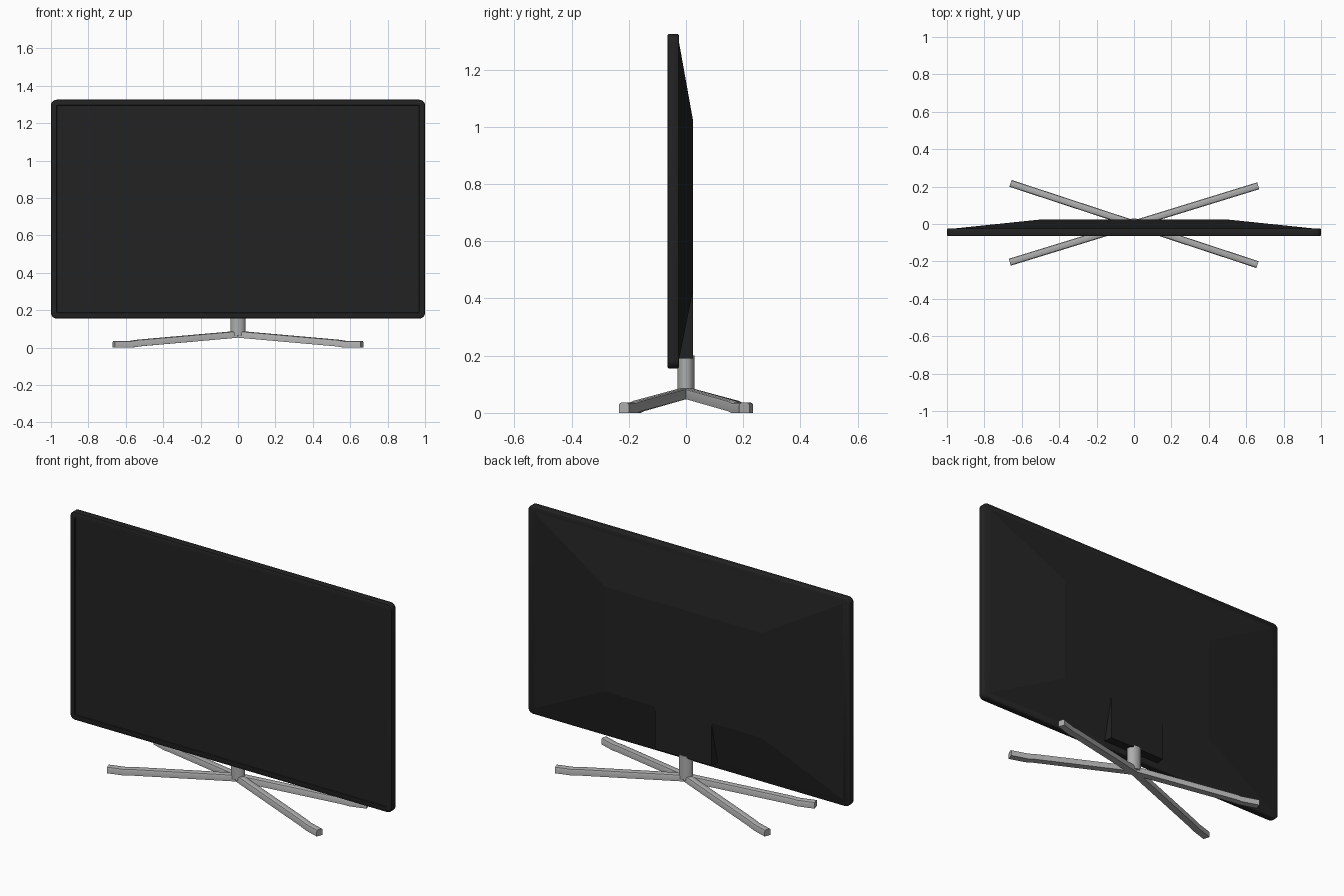
import bpy, bmesh, math
from mathutils import Matrix, Vector

if "Cube" in bpy.data.objects:
    bpy.data.objects.remove(bpy.data.objects["Cube"])


def material(name, rgb):
    m = bpy.data.materials.new(name)
    m.diffuse_color = (*rgb, 1)
    m.use_nodes = True
    m.node_tree.nodes["Principled BSDF"].inputs["Base Color"].default_value = m.diffuse_color
    return m


black = material("matte black", (0.016, 0.016, 0.016))
silver = material("silver metal", (0.42, 0.42, 0.42))


def add(name, bm, mat, smooth=False):
    bmesh.ops.recalc_face_normals(bm, faces=bm.faces)
    me = bpy.data.meshes.new(name)
    bm.to_mesh(me)
    bm.free()
    ob = bpy.data.objects.new(name, me)
    bpy.context.collection.objects.link(ob)
    me.materials.append(mat)
    if smooth:
        bpy.ops.object.select_all(action='DESELECT')
        ob.select_set(True)
        bpy.context.view_layer.objects.active = ob
        bpy.ops.object.shade_smooth_by_angle(angle=math.radians(35))
    return ob


def rounded_rect(x, z0, z1, r, n=5):
    pts = []
    for i, (cx, cz) in enumerate([(x - r, z1 - r), (r - x, z1 - r), (r - x, z0 + r), (x - r, z0 + r)]):
        for k in range(n + 1):
            a = math.pi / 2 * (i + k / n)
            pts.append((cx + r * math.cos(a), cz + r * math.sin(a)))
    return pts


def loft(rings):
    """Bridge equal-length rings of points and cap both ends."""
    bm = bmesh.new()
    loops = [[bm.verts.new(p) for p in ring] for ring in rings]
    n = len(loops[0])
    for a, b in zip(loops, loops[1:]):
        for i in range(n):
            bm.faces.new((a[i], a[(i + 1) % n], b[(i + 1) % n], b[i]))
    bm.faces.new(loops[0])
    bm.faces.new(loops[-1])
    return bm


# Display slab: softened rim and shallow recessed screen, (y, inset, corner radius)
Z0, Z1 = 0.155, 1.325
steps = [(-0.061, 0.031, 0.006), (-0.065, 0.029, 0.008), (-0.065, 0.006, 0.024),
         (-0.063, 0.002, 0.028), (-0.059, 0.0, 0.03), (-0.029, 0.0, 0.03),
         (-0.026, 0.002, 0.028), (-0.024, 0.006, 0.024)]
add("display_panel", loft([[(x, y, z) for x, z in rounded_rect(1 - i, Z0 + i, Z1 - i, r)]
                           for y, i, r in steps]), black, True)

# Sloped rear housing
def rect(x, z0, z1, y):
    return [(-x, y, z0), (x, y, z0), (x, y, z1), (-x, y, z1)]

add("rear_housing", loft([rect(0.98, 0.18, 1.305, -0.026), rect(0.49, 0.43, 1.02, 0.025)]), black)

# Mount block that carries the flat back down to the neck
add("mount_block", loft([rect(0.18, 0.19, 0.43, -0.03), rect(0.175, 0.19, 0.43, 0.025)]), black)

# Oval neck
add("neck", loft([[(0.04 * math.cos(a), 0.03 * math.sin(a), z)
                   for a in [math.tau * k / 32 for k in range(32)]]
                  for z in (0.065, 0.20)]), silver, True)

# Two crossing bars, each a bent strip with a softly rounded top, (distance, bottom z)
section = [(-0.019, 0), (0.019, 0), (0.019, 0.027), (0.016, 0.033), (0.010, 0.036),
           (-0.010, 0.036), (-0.016, 0.033), (-0.019, 0.027)]
path = [(-0.695, 0.002), (-0.60, 0.002), (-0.56, 0.008), (0, 0.055),
        (0.56, 0.008), (0.60, 0.002), (0.695, 0.002)]
for name, angle in (("leg_bar_a", -18.2), ("leg_bar_b", 17.1)):
    rot = Matrix.Rotation(math.radians(angle), 3, 'Z')
    add(name, loft([[rot @ Vector((d, w, z + h - 0.002)) for w, h in section]
                    for d, z in path]), silver, True)
